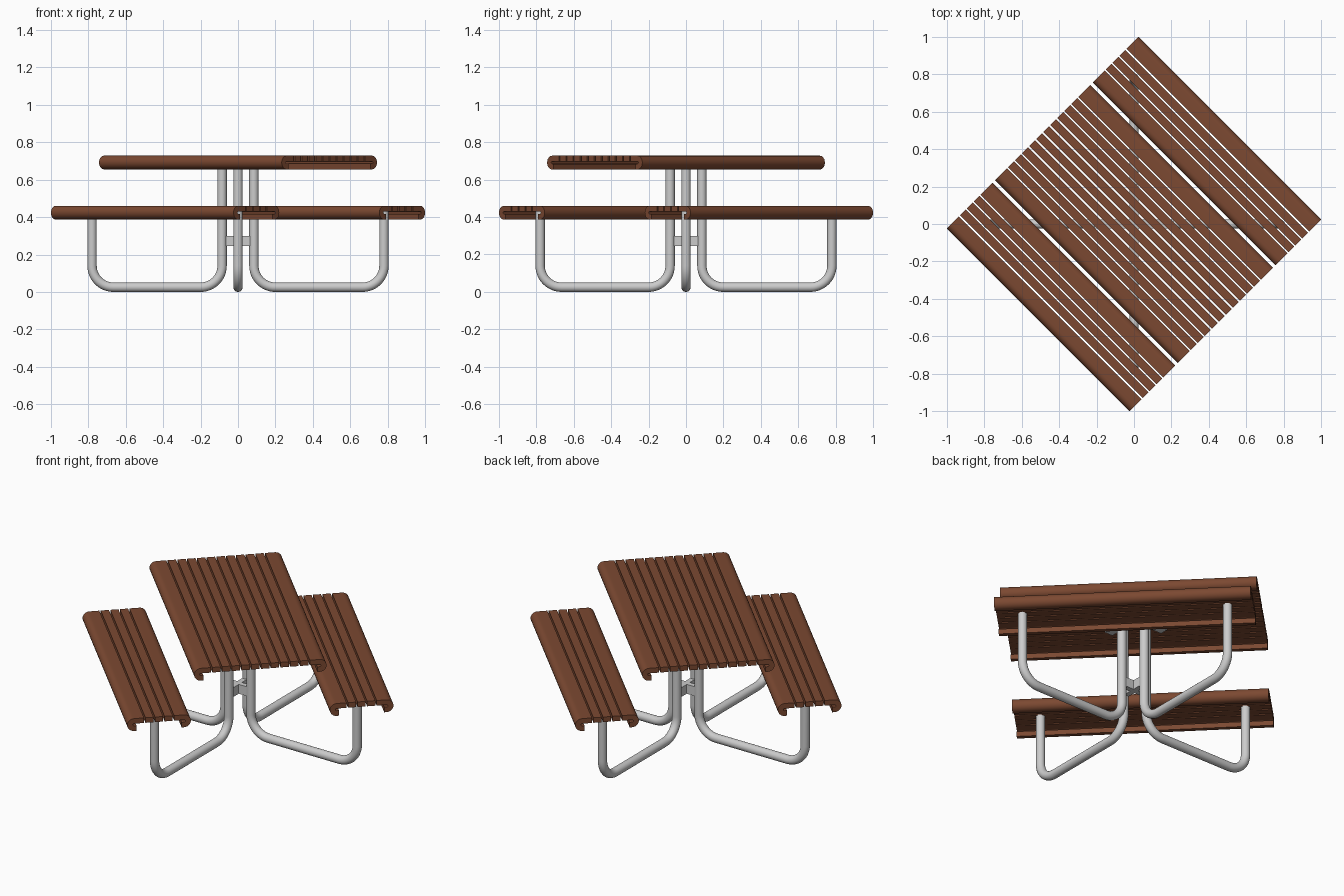
import bpy, bmesh, math
from mathutils import Matrix

if "Cube" in bpy.data.objects:
    bpy.data.objects.remove(bpy.data.objects["Cube"])

HALF_LEN = 0.69     # half length of every slat
EDGE = 0.095        # width of a rolled edge slat
R = 0.0365          # rolled edge radius
THICK = 0.03        # slat thickness
GAP = 0.008
PIPE = 0.025
TURN = Matrix.Rotation(math.radians(-45), 4, 'Z')

wood = bpy.data.materials.new("brown_slats")
wood.diffuse_color = (0.20, 0.066, 0.031, 1)
wood.use_nodes = True
wood.node_tree.nodes["Principled BSDF"].inputs["Base Color"].default_value = wood.diffuse_color


def finish(name, bm, mat=None):
    bmesh.ops.recalc_face_normals(bm, faces=bm.faces)
    me = bpy.data.meshes.new(name)
    bm.to_mesh(me)
    bm.free()
    ob = bpy.data.objects.new(name, me)
    bpy.context.collection.objects.link(ob)
    if mat:
        me.materials.append(mat)
    bpy.ops.object.select_all(action='DESELECT')
    ob.select_set(True)
    bpy.context.view_layer.objects.active = ob
    bpy.ops.object.shade_smooth_by_angle(angle=math.radians(35))
    return ob


def extrude_profile(bm, pts):
    """Extrude a (v, z) outline along the slat direction."""
    a = [bm.verts.new((-HALF_LEN, v, z)) for v, z in pts]
    b = [bm.verts.new((HALF_LEN, v, z)) for v, z in pts]
    n = len(pts)
    bm.faces.new(a)
    bm.faces.new(b[::-1])
    for i in range(n):
        j = (i + 1) % n
        bm.faces.new((a[i], b[i], b[j], a[j]))


def arc(cx, cz, r, a0, a1, n):
    return [(cx + r * math.cos(math.radians(a0 + (a1 - a0) * i / n)),
             cz + r * math.sin(math.radians(a0 + (a1 - a0) * i / n))) for i in range(n + 1)]


def slatted_panel(name, v0, v1, top, count):
    bm = bmesh.new()
    # rolled hook slats along both long edges
    inner = R - THICK
    for edge, s in ((v0, 1), (v1, -1)):
        hook = [(EDGE - GAP / 2, 0)] + arc(R, -R, R, 90, 270, 12)
        hook += [(0.05, -2 * R), (0.05, -2 * R + THICK)]
        hook += arc(R, -R, inner, 270, 90, 6) + [(EDGE - GAP / 2, -THICK)]
        extrude_profile(bm, [(edge + s * v, top + z) for v, z in hook])
    # plain flat slats between them
    pitch = (v1 - v0 - 2 * EDGE) / count
    for i in range(count):
        a = v0 + EDGE + i * pitch + GAP / 2
        b = a + pitch - GAP
        extrude_profile(bm, [(a, top), (b, top), (b, top - THICK), (a, top - THICK)])
    bm.transform(TURN)
    finish(name, bm, wood)


def box(name, size, loc, angle):
    bm = bmesh.new()
    bmesh.ops.create_cube(bm, size=1)
    bm.transform(Matrix.Rotation(angle, 4, 'Z') @ Matrix.Translation(loc)
                 @ Matrix.Diagonal((*size, 1)))
    finish(name, bm)


# table top and two benches
slatted_panel("table_top", -0.36, 0.36, 0.728, 10)
slatted_panel("back_bench", 0.378, 0.724, 0.46, 3)
slatted_panel("front_bench", -0.724, -0.378, 0.46, 3)

# four bent pipe legs
xi, xo, zb, rb = 0.085, 0.78, PIPE, 0.115
path = [(xi, 0.70)] + arc(xi + rb, zb + rb, rb, 180, 270, 12)
path += arc(xo - rb, zb + rb, rb, 270, 360, 12) + [(xo, 0.432)]
for k, side in enumerate(("right", "back", "left", "front")):
    bm = bmesh.new()
    rings, n = [], 20
    for i, (x, z) in enumerate(path):
        p, q = path[max(i - 1, 0)], path[min(i + 1, len(path) - 1)]
        if i in (0, 1):
            t = (0, -1)
        elif i >= len(path) - 2:
            t = (0, 1)
        else:
            t = (q[0] - p[0], q[1] - p[1])
        l = math.hypot(*t)
        nx, nz = -t[1] / l, t[0] / l
        rings.append([bm.verts.new((x + nx * PIPE * math.cos(c), PIPE * math.sin(c),
                                    z + nz * PIPE * math.cos(c)))
                      for c in (2 * math.pi * j / n for j in range(n))])
    for r0, r1 in zip(rings, rings[1:]):
        for j in range(n):
            m = (j + 1) % n
            bm.faces.new((r0[j], r0[m], r1[m], r1[j]))
    bm.faces.new(rings[0])
    bm.faces.new(rings[-1][::-1])
    bm.transform(Matrix.Rotation(k * math.pi / 2, 4, 'Z'))
    finish(side + "_leg", bm)

# cross brace between the posts and flat plates under the table
for k, axis in enumerate(("x", "y")):
    box("post_brace_" + axis, (0.13, 0.03, 0.055), (0, 0, 0.272), k * math.pi / 2)
    box("table_plate_" + axis, (0.42, 0.05, 0.008), (0, 0, 0.694), k * math.pi / 2)
